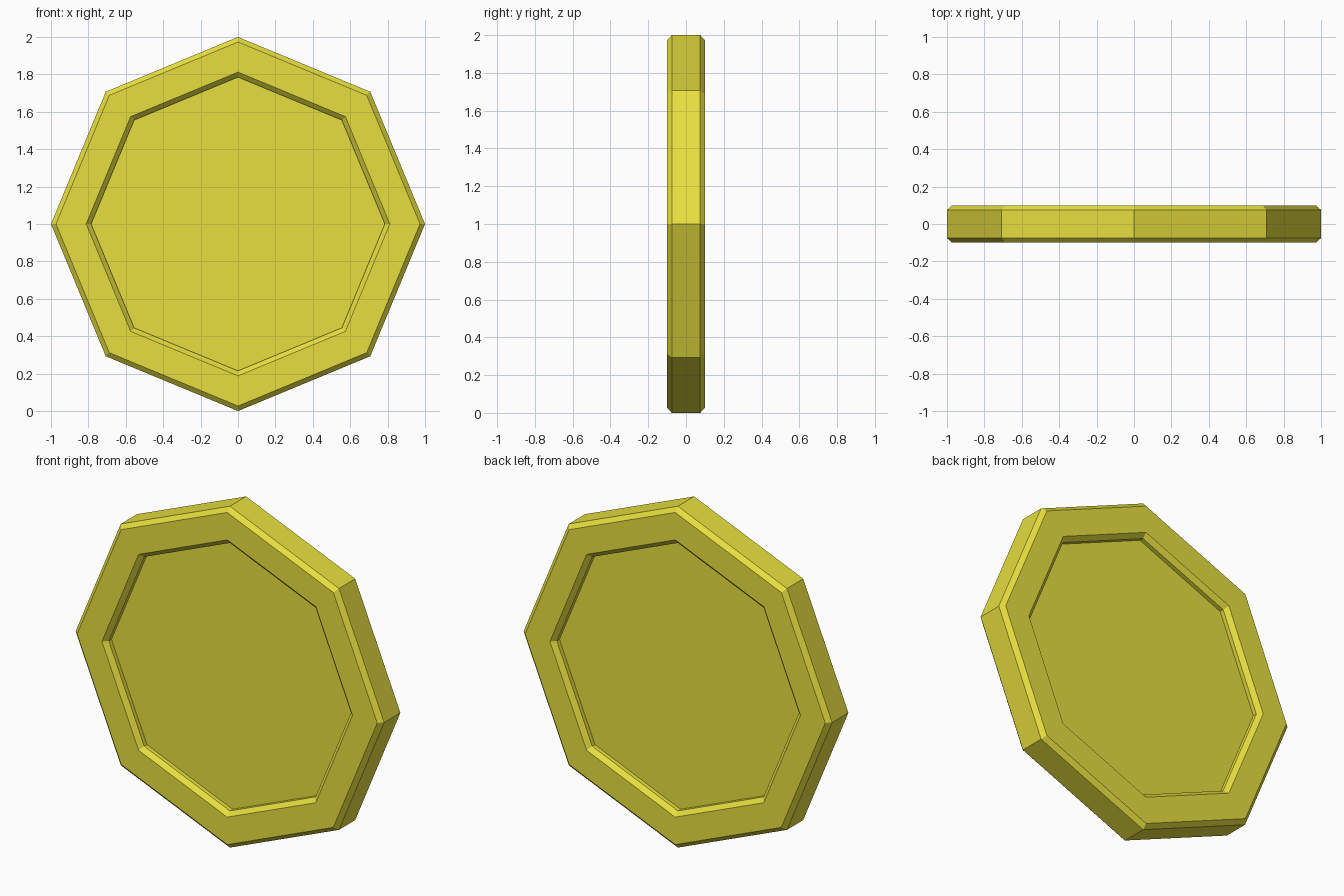
import bpy, bmesh
from math import cos, sin, tau

if "Cube" in bpy.data.objects:
    bpy.data.objects.remove(bpy.data.objects["Cube"])

SIDES = 8
# Half cross-section (radius, y): front floor, wall, bevel, rim, outer bevel
half = [(0.785, -0.05), (0.785, -0.075), (0.812, -0.1), (0.973, -0.1), (1.0, -0.075)]
profile = half + [(r, -y) for r, y in reversed(half)]

# Coin: one octagonal ring per profile point, recessed floor on both faces
bm = bmesh.new()
rings = [[bm.verts.new((r * cos(tau * i / SIDES), y, 1 + r * sin(tau * i / SIDES)))
          for i in range(SIDES)] for r, y in profile]
for a, b in zip(rings, rings[1:]):
    for i in range(SIDES):
        j = (i + 1) % SIDES
        bm.faces.new((a[i], a[j], b[j], b[i]))
bm.faces.new(rings[0])
bm.faces.new(rings[-1])
bmesh.ops.recalc_face_normals(bm, faces=bm.faces)

mesh = bpy.data.meshes.new("coin")
bm.to_mesh(mesh)
bm.free()
coin = bpy.data.objects.new("coin", mesh)
bpy.context.collection.objects.link(coin)

# Yellow gold colour
gold = bpy.data.materials.new("gold")
gold.diffuse_color = (0.8, 0.74, 0.05, 1)
gold.use_nodes = True
gold.node_tree.nodes["Principled BSDF"].inputs["Base Color"].default_value = gold.diffuse_color
mesh.materials.append(gold)
